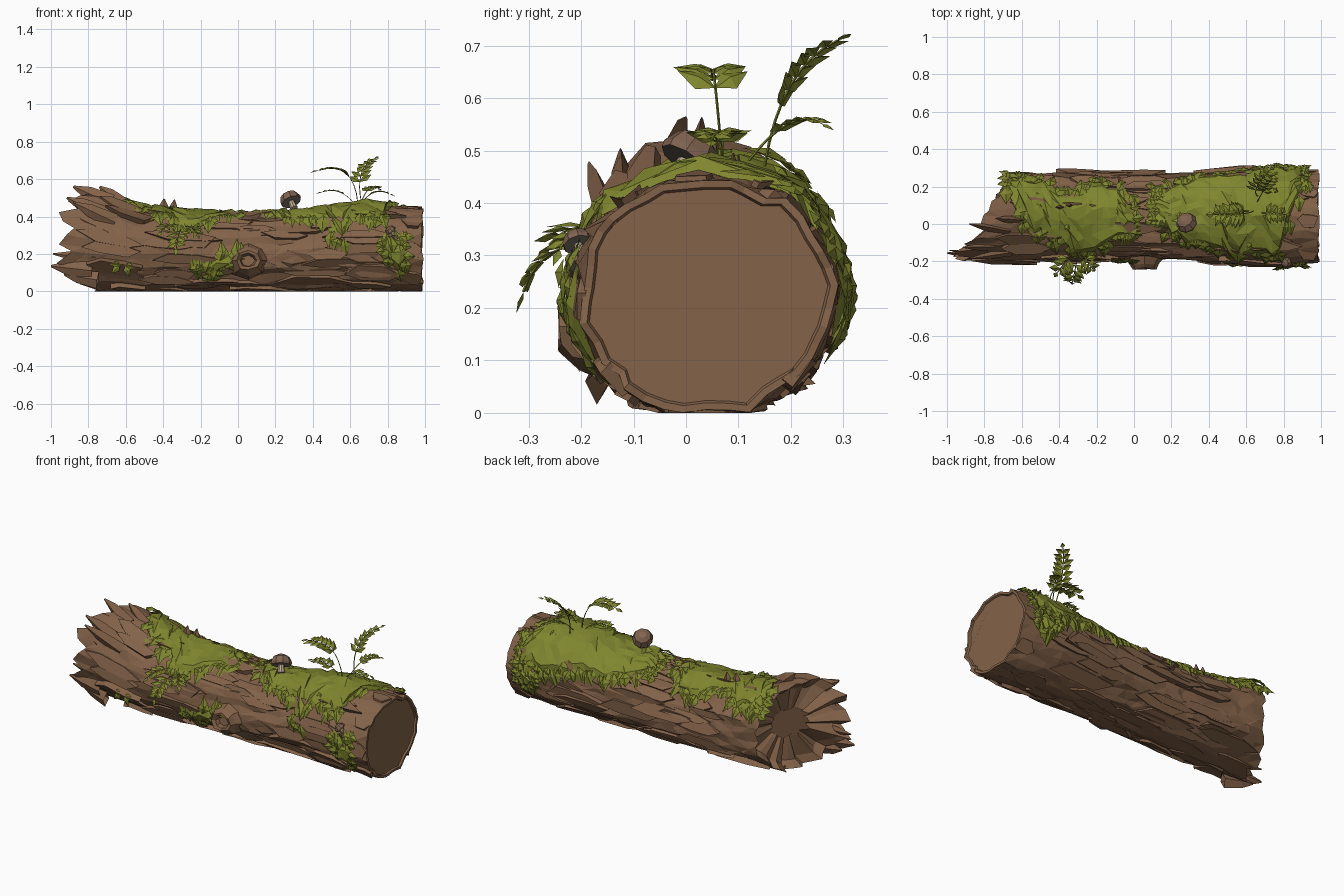
import bpy, bmesh, math, random
from mathutils import Vector, noise

if "Cube" in bpy.data.objects:
    bpy.data.objects.remove(bpy.data.objects["Cube"])

random.seed(7)
R = random.uniform


def material(name, rgb):
    m = bpy.data.materials.new(name)
    m.diffuse_color = (*rgb, 1)
    m.use_nodes = True
    m.node_tree.nodes["Principled BSDF"].inputs["Base Color"].default_value = m.diffuse_color
    return m


BARK = material("bark brown", (0.230, 0.124, 0.067))
MOSS = material("moss green", (0.214, 0.238, 0.028))
CAP = material("mushroom cap brown", (0.215, 0.125, 0.080))
GILL = material("mushroom grey", (0.18, 0.145, 0.12))
STEM = material("mushroom cream", (0.50, 0.40, 0.28))


def finish(bm, name, mat, normals=True):
    if normals:
        bmesh.ops.recalc_face_normals(bm, faces=bm.faces)
    me = bpy.data.meshes.new(name)
    bm.to_mesh(me)
    bm.free()
    me.materials.append(mat)
    ob = bpy.data.objects.new(name, me)
    bpy.context.collection.objects.link(ob)
    return ob


def interp(pts, x):
    if x <= pts[0][0]:
        return pts[0][1]
    for (a, va), (b, vb) in zip(pts, pts[1:]):
        if x <= b:
            return va + (vb - va) * (x - a) / (b - a)
    return pts[-1][1]


# Log shape: top height and half width along x; angle 0 = top, 90 = front
TOP = [(-0.9, 0.545), (-0.72, 0.52), (-0.52, 0.445), (-0.3, 0.415), (0, 0.405),
       (0.3, 0.41), (0.5, 0.44), (0.7, 0.455), (1, 0.445)]
HALF = [(-0.9, 0.235), (-0.6, 0.24), (-0.1, 0.222), (0.3, 0.228), (0.75, 0.255), (1, 0.24)]


def surf(x, deg, off=0.0):
    t = math.radians(deg)
    s, c = math.sin(t), math.cos(t)
    h = interp(TOP, x) / 2
    n = noise.noise(Vector((x * 2.2, s * 4, c * 4))) * 0.016
    w = interp(HALF, x) + n + off
    return Vector((x, 0.04 - w * s, max(0.0, h + (h + n + off) * c)))


def bridge(bm, a, b):
    n = len(a)
    for k in range(n):
        bm.faces.new((a[k], a[(k + 1) % n], b[(k + 1) % n], b[k]))


def inner(ring, scale, dx):
    c = sum((v.co for v in ring), Vector()) / len(ring)
    return [bm.verts.new((c.x + (v.co.x - c.x) * min(1, scale + 0.1) + dx, c.y + (v.co.y - c.y) * scale,
                          c.z + (v.co.z - c.z) * scale)) for v in ring]


# Trunk with a slanted, splintered left end and a cut right end
N, ROWS, XR = 38, 22, 0.985
JAG = [0.05, 0.02, -0.05, -0.02, 0.03, -0.04]
bm = bmesh.new()
rings = [[] for _ in range(ROWS + 1)]
for j in range(N):
    deg = 360 * j / N
    y, z = surf(-0.8, deg)[1:]
    left = -0.65 - 0.58 * (0.29 - y) + (0.06 * max(0, 1 - z / 0.12) if y < 0.1 else 0)
    jag = JAG[j % 6] * (1 if y < 0.0 else 0.2)
    for i in range(ROWS + 1):
        x = left + (XR - left) * i / ROWS
        if i == 0:
            x -= jag
        elif i < ROWS:
            x += R(-0.03, 0.03)
        ridge = 0.014 * noise.noise(Vector((x * 3, j * 1.7, 3))) + R(-0.005, 0.005)
        p = surf(x, deg + R(-2.5, 2.5), ridge)
        if i == ROWS:
            p.x += R(-0.006, 0.008)
        rings[i].append(bm.verts.new(p))
for a, b in zip(rings, rings[1:]):
    bridge(bm, a, b)
rim = inner(rings[-1], 0.94, 0)
seat = inner(rings[-1], 0.92, -0.01)
bridge(bm, rings[-1], rim)
bridge(bm, rim, seat)
bm.faces.new(seat)
hole = inner(rings[0], 0.85, 0.045)
bridge(bm, rings[0], hole)
core = inner(hole, 0.4, 0.03)
bridge(bm, hole, core)
bm.faces.new(core)
bmesh.ops.triangulate(bm, faces=[f for f in bm.faces if len(f.verts) == 4])
finish(bm, "trunk", BARK)


# Bark plates: long pointed slabs lying along the trunk
def chip(bm, x, deg, length, wdeg, lift, sink=-0.02):
    plan = [(-0.5, R(-.4, .4)), (-0.25, -0.5), (0.2, -0.45), (0.5, R(-.4, .4)), (0.28, 0.5), (-0.2, 0.45)]
    lo, hi = [], []
    tilt = R(-0.012, 0.012)
    for u, v in plan:
        px = min(x + u * length, 0.985)
        lo.append(bm.verts.new(surf(px, deg + v * wdeg, sink)))
        hi.append(bm.verts.new(surf(px, deg + v * wdeg * 0.85, lift + tilt * 2 * v + R(-.005, .005))))
    bridge(bm, lo, hi)
    bm.faces.new(hi)


bm = bmesh.new()
for k in range(105):
    deg = (k * 137.5) % 360
    y = surf(-0.7, deg).y
    x0 = -0.63 - 0.58 * (0.29 - y)
    length = R(0.18, 0.42)
    chip(bm, R(x0 + length / 2, 0.97 - length / 2), deg, length, R(11, 24), R(0.006, 0.020))
for k in range(8):
    chip(bm, 0.93, k * 45 + R(-14, 14), R(0.11, 0.13), R(16, 26), R(0.002, 0.014), -0.01)
chip(bm, 0.72, 122, 0.3, 26, 0.024)
chip(bm, -0.66, 120, 0.3, 24, 0.02)
finish(bm, "bark_plates", BARK)

# Splinters at the broken end, plus two stubs on top: base point, tip, width
bm = bmesh.new()
for base, tip, w in [
    ((-0.78, -0.17, 0.11), (-1.0, -0.155, 0.135), 0.05), ((-0.76, -0.17, 0.18), (-0.99, -0.14, 0.20), 0.03),
    ((-0.75, -0.17, 0.06), (-0.93, -0.14, 0.09), 0.045), ((-0.68, -0.17, 0.31), (-0.91, -0.14, 0.42), 0.045),
    ((-0.70, -0.12, 0.40), (-0.915, -0.125, 0.50), 0.05), ((-0.68, -0.04, 0.47), (-0.88, 0.0, 0.56), 0.05),
    ((-0.62, 0.02, 0.46), (-0.74, 0.03, 0.56), 0.045), ((-0.66, -0.15, 0.37), (-0.88, -0.185, 0.475), 0.045),
    ((-0.40, 0.09, 0.41), (-0.395, 0.09, 0.495), 0.03), ((-0.35, 0.10, 0.41), (-0.34, 0.10, 0.49), 0.025)]:
    b, t = Vector(base), Vector(tip)
    d = (t - b).normalized()
    s = d.cross(Vector((0, 1, 0))).normalized() * w
    o = d.cross(s).normalized() * w * 0.5
    quad = [bm.verts.new(b + q) for q in (s, o, -s, -o)]
    mid = [bm.verts.new(b.lerp(t, 0.6) + q * 0.75) for q in (s, o, -s, -o)]
    end = [bm.verts.new(t + q * 0.12) for q in (s, o, -s, -o)]
    bridge(bm, quad, mid)
    bridge(bm, mid, end)
    bm.faces.new(end)
finish(bm, "splinters", BARK)

# Knot: ringed branch stub on the front
bm = bmesh.new()
prev = None
for r, y in [(0.115, -0.16), (0.09, -0.21), (0.066, -0.238), (0.046, -0.235), (0.034, -0.205)]:
    ring = [bm.verts.new((0.055 + r * R(.85, 1.12) * math.cos(a * math.tau / 8), y + R(-.008, .008),
                          0.165 + r * 0.85 * R(.85, 1.1) * math.sin(a * math.tau / 8))) for a in range(8)]
    if prev:
        bridge(bm, prev, ring)
    prev = ring
bm.faces.new(prev)
finish(bm, "knot", BARK)


# Leaf: folded pointed blade
def leaf(bm, base, direction, normal, length, width):
    d = Vector(direction).normalized()
    s = d.cross(normal).normalized() * width / 2
    n = Vector(normal).normalized()
    b, t = bm.verts.new(base), bm.verts.new(base + d * length)
    m = bm.verts.new(base + d * length * 0.45 + n * width * 0.2)
    for q in (s, -s):
        e = bm.verts.new(base + d * length * R(0.3, 0.5) + q)
        bm.faces.new((b, e, m) if q == s else (b, m, e))
        bm.faces.new((e, t, m) if q == s else (m, t, e))


# Moss sheets with ragged leafy edges: front angle and back angle along x
PATCHES = {
    "moss_left": ([(-0.67, -28), (-0.56, 22), (-0.4, 42), (-0.3, 66), (-0.2, 46), (0.0, 20)],
                  [(-0.67, -55), (-0.5, -55), (-0.40, -28), (-0.32, -32), (-0.24, -58), (-0.1, -42), (0, -20)]),
    "moss_right": ([(0.11, 14), (0.3, 38), (0.45, 50), (0.54, 84), (0.62, 54), (0.79, 56), (0.84, -8), (0.91, -35)],
                   [(0.11, -35), (0.3, -60), (0.5, -66), (0.7, -78), (0.91, -82)]),
    "moss_front": ([(-0.21, 118), (-0.13, 132), (-0.01, 96)], [(-0.21, 108), (-0.08, 94), (-0.01, 86)]),
    "moss_end_front": ([(0.78, 92), (0.86, 132), (0.90, 112)], [(0.78, 80), (0.90, 78)]),
    "moss_end_back": ([(0.78, -80), (0.90, -78)], [(0.78, -100), (0.84, -120), (0.90, -105)]),
}
for name, (front, back) in PATCHES.items():
    bm = bmesh.new()
    x0, x1 = front[0][0], front[-1][0]
    cols = max(3, round((x1 - x0) / 0.045))
    span = max(f[1] for f in front) - min(b[1] for b in back)
    seg = max(3, round(span / 17))
    grid = []
    for i in range(cols + 1):
        x = x0 + (x1 - x0) * i / cols
        f, b = interp(front, x) + R(-9, 6), interp(back, x) + R(-6, 9)
        col = []
        for k in range(seg + 1):
            edge = k in (0, seg) or i in (0, cols)
            deg = b + (f - b) * k / seg
            col.append(bm.verts.new(surf(x + R(-.015, .015), deg, 0.006 if edge else R(0.020, 0.034))))
        grid.append(col)
        for deg, sgn in ((f, 1), (b, -1)):
            for _ in range(2):
                p = surf(x + R(-.02, .02), deg - sgn * 8, 0.026)
                q = surf(p.x + R(-.05, .05), deg + sgn * 16, 0.014)
                nrm = Vector((0, p.y - 0.04, p.z - 0.22))
                leaf(bm, p, q - p, nrm, R(0.06, 0.11), R(0.045, 0.075))
    for a, b in zip(grid, grid[1:]):
        for k in range(seg):
            bm.faces.new((a[k], b[k], b[k + 1]))
            bm.faces.new((a[k], b[k + 1], a[k + 1]))
    # Leaves on the two ends and a few over the sheet
    for i, sx in ((0, -1), (cols, 1)):
        for v in [v.co.copy() for v in grid[i]]:
            nrm = Vector((0, v.y - 0.04, v.z - 0.22))
            leaf(bm, v - Vector((sx * 0.015, 0, 0)) + nrm.normalized() * 0.016,
                 (sx, R(-.3, .3), R(-.3, .0)), nrm, R(.045, .07), R(.04, .06))
    for k in range(cols // 3):
        v = random.choice(random.choice(grid)).co
        nrm = Vector((0, v.y - 0.04, v.z - 0.22))
        leaf(bm, v.copy(), Vector((R(-1, 1), R(-.5, .5), R(-.5, .3))) + nrm, nrm + Vector((.2, 0, 0)), R(.03, .045), R(.025, .04))
    finish(bm, name, MOSS, normals=False)

# Few loose leaves low on the left
bm = bmesh.new()
for x, dx, dz in [(-0.62, -1, 0.1), (-0.61, 1, -0.2), (-0.6, 0.3, -1), (-0.63, -0.7, -0.7)]:
    leaf(bm, surf(x, 112, 0.026), (dx, 0.1, dz), (0, -1, 0), 0.065, 0.04)
finish(bm, "moss_low_left", MOSS, normals=False)


# Fern fronds: thin curved stem with paired leaflets
def frond(bm, pts, count, size, start=0.35):
    pts = [Vector(p) for p in pts]
    at = lambda t: (pts[0] * (1 - t) ** 2 + pts[1] * 2 * t * (1 - t) + pts[2] * t * t)
    prev = None
    for i in range(9):
        p = at(i / 8)
        ring = [bm.verts.new(p + Vector(o) * 0.003) for o in ((1, 0, 0), (-.5, .87, 0), (-.5, -.87, .5))]
        if prev:
            bridge(bm, prev, ring)
        prev = ring
    for i in range(count):
        t = start + (1 - start) * i / count
        d = (at(t + 0.02) - at(t)).normalized()
        side = d.cross(Vector((0, 0, 1))).normalized()
        for s in (-1, 1):
            leaf(bm, at(t), side * s + d * R(.4, .8), side.cross(d), size * (1.1 - 0.5 * t) * R(.85, 1.1), size * 0.48)
    leaf(bm, at(1), at(1) - at(0.95), Vector((0, 0, 1)), size * 0.5, size * 0.35)


bm = bmesh.new()
frond(bm, [(0.66, 0.15, 0.47), (0.62, 0.18, 0.66), (0.73, 0.29, 0.71)], 6, 0.075)
frond(bm, [(0.64, 0.07, 0.47), (0.62, 0.05, 0.70), (0.43, 0.05, 0.645)], 6, 0.10, 0.45)
frond(bm, [(0.66, 0.12, 0.48), (0.70, 0.2, 0.585), (0.75, 0.26, 0.55)], 5, 0.06)
frond(bm, [(0.62, 0.07, 0.47), (0.55, 0.07, 0.56), (0.45, 0.06, 0.53)], 5, 0.07)
frond(bm, [(0.66, 0.06, 0.47), (0.72, 0.06, 0.56), (0.81, 0.05, 0.52)], 5, 0.07)
finish(bm, "fern", MOSS, normals=False)

# Creeper sprays hanging off the front
bm = bmesh.new()
frond(bm, [(-0.30, -0.15, 0.33), (-0.32, -0.28, 0.33), (-0.33, -0.31, 0.23)], 4, 0.085, 0.3)
frond(bm, [(-0.32, -0.14, 0.35), (-0.38, -0.22, 0.37), (-0.41, -0.26, 0.32)], 3, 0.085, 0.3)
frond(bm, [(-0.28, -0.15, 0.34), (-0.24, -0.22, 0.36), (-0.22, -0.24, 0.31)], 3, 0.07, 0.3)
finish(bm, "creeper", MOSS, normals=False)


# Mushrooms turned from profiles of (radius, height), tilted to show the underside
def lathe(name, mat, profile, loc, tilt, r):
    bm = bmesh.new()
    prev = None
    for q, z in profile:
        ring = [bm.verts.new((r * q * math.cos(a * math.tau / 9), r * q * math.sin(a * math.tau / 9), r * z))
                for a in range(9)]
        if prev:
            bridge(bm, prev, ring)
        else:
            bm.faces.new(ring)
        prev = ring
    bm.faces.new(prev)
    ob = finish(bm, name, mat)
    ob.location, ob.rotation_euler = loc, tilt


def mushroom(name, loc, r, tilt):
    lathe(name + "_stem", STEM, [(0.36, -0.75), (0.28, 0.05)], loc, tilt, r)
    lathe(name + "_gills", GILL, [(0.4, 0.08), (0.95, 0.0)], loc, tilt, r)
    lathe(name + "_cap", CAP, [(0.95, 0.005), (1.0, 0.25), (0.78, 0.75), (0.35, 1.0)], loc, tilt, r)


mushroom("mushroom", (0.285, 0.0, 0.478), 0.058, (-0.55, -0.4, 0))
mushroom("side_mushroom", (0.82, -0.205, 0.32), 0.03, (0.2, -0.7, 0))
mushroom("small_side_mushroom", (0.85, -0.205, 0.28), 0.02, (0.2, -0.7, 0))
